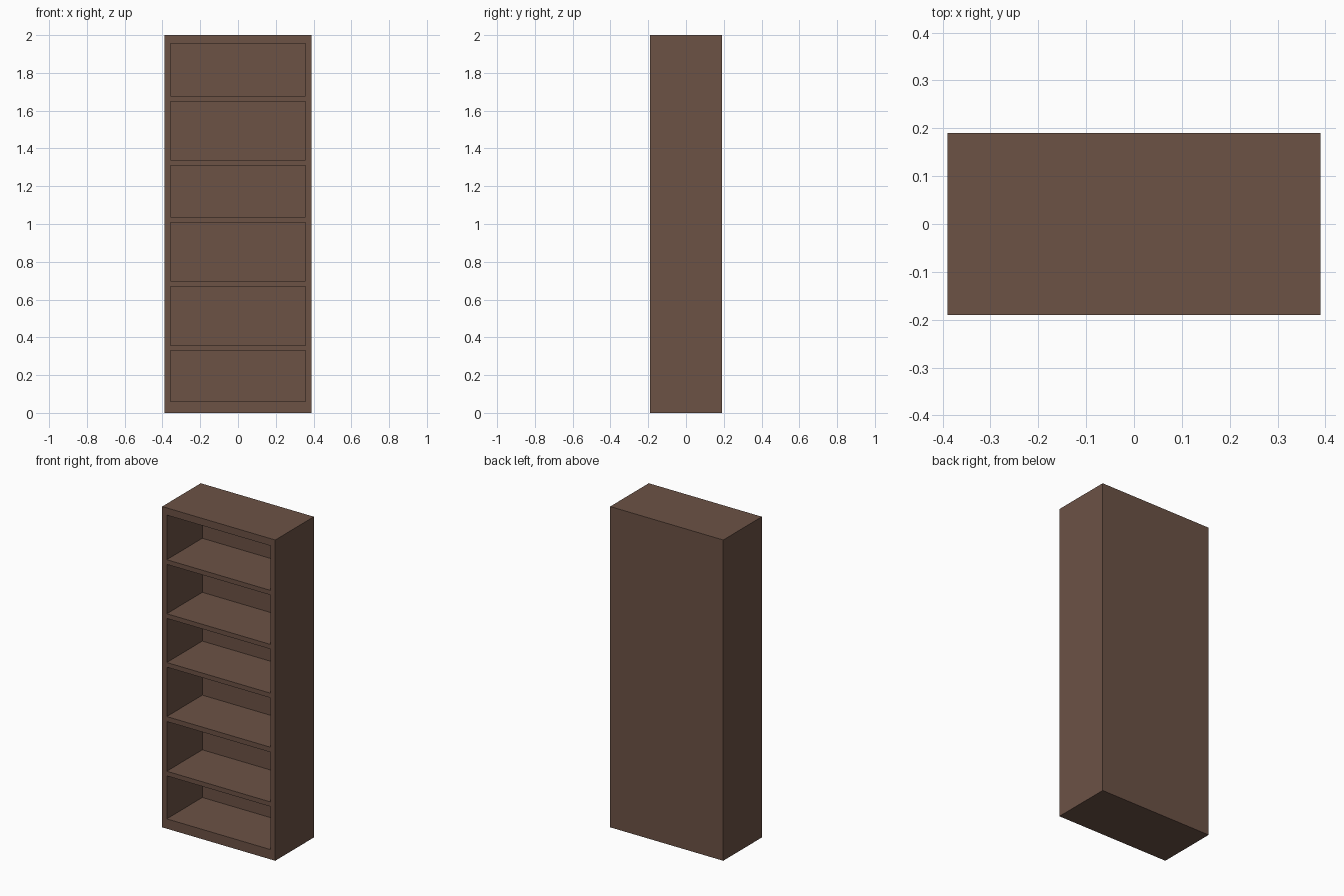
import bpy, bmesh
from mathutils import Matrix

if "Cube" in bpy.data.objects:
    bpy.data.objects.remove(bpy.data.objects["Cube"])

wood = bpy.data.materials.new("dark brown wood")
wood.diffuse_color = (0.150, 0.084, 0.060, 1)
wood.use_nodes = True
wood.node_tree.nodes["Principled BSDF"].inputs["Base Color"].default_value = wood.diffuse_color


def boxes(name, spans):
    """One object holding a box for each (x0, x1, y0, y1, z0, z1) span."""
    bm = bmesh.new()
    for x0, x1, y0, y1, z0, z1 in spans:
        place = Matrix.Translation(((x0 + x1) / 2, (y0 + y1) / 2, (z0 + z1) / 2))
        size = Matrix.Diagonal((x1 - x0, y1 - y0, z1 - z0, 1))
        bmesh.ops.create_cube(bm, size=1, matrix=place @ size)
    mesh = bpy.data.meshes.new(name)
    bm.to_mesh(mesh)
    bm.free()
    mesh.materials.append(wood)
    obj = bpy.data.objects.new(name, mesh)
    bpy.context.collection.objects.link(obj)
    return obj


# Solid cabinet block
W, D, H = 0.39, 0.19, 2.0
bookcase = boxes("bookcase", [(-W, W, -D, D, 0, H)])

# Six shelf openings, cut from the front and stopping at the back panel
openings = [(0.061, 0.329), (0.358, 0.668), (0.699, 1.007),
            (1.036, 1.311), (1.34, 1.648), (1.677, 1.955)]
cutter = boxes("shelf_openings_cutter",
               [(-0.358, 0.358, -D - 0.1, 0.16, a, b) for a, b in openings])
cutter.hide_render = True
cutter.hide_set(True)

cut = bookcase.modifiers.new("shelf openings", 'BOOLEAN')
cut.operation = 'DIFFERENCE'
cut.solver = 'EXACT'
cut.object = cutter
